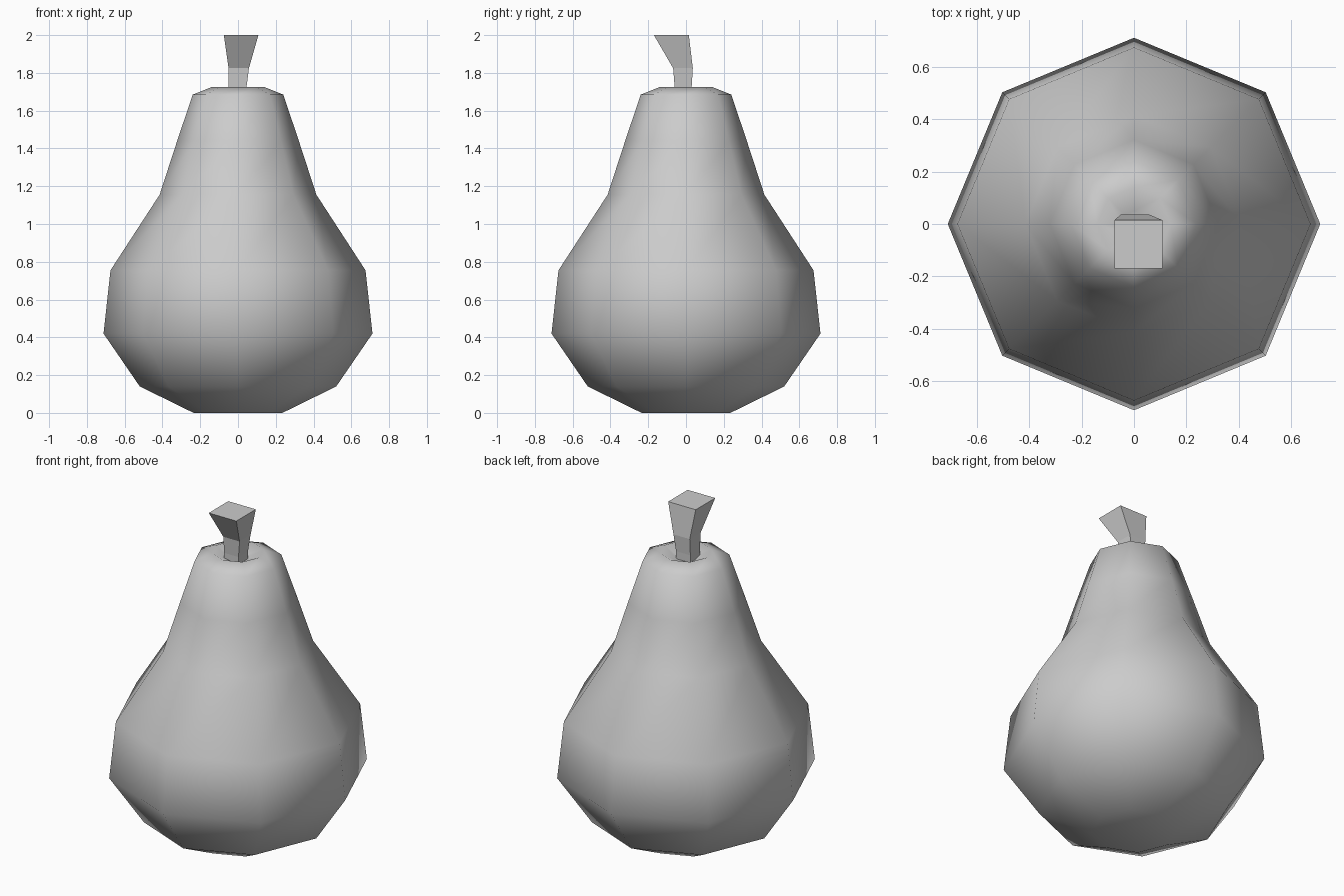
import bpy, bmesh, math

cube = bpy.data.objects.get("Cube")
if cube:
    bpy.data.objects.remove(cube, do_unlink=True)

# Plain grey shared by both parts
grey = bpy.data.materials.new("plain grey")
grey.use_nodes = True
COLOUR = (0.6, 0.6, 0.6, 1)
grey.diffuse_color = COLOUR
grey.node_tree.nodes["Principled BSDF"].inputs["Base Color"].default_value = COLOUR


def loft(name, rings, smooth):
    """Skin a stack of equal-sized rings and cap both ends."""
    bm = bmesh.new()
    loops = [[bm.verts.new(p) for p in ring] for ring in rings]
    n = len(rings[0])
    for low, high in zip(loops, loops[1:]):
        for i in range(n):
            j = (i + 1) % n
            bm.faces.new((low[i], low[j], high[j], high[i]))
    bm.faces.new(loops[0][::-1])
    bm.faces.new(loops[-1])
    bmesh.ops.recalc_face_normals(bm, faces=bm.faces)
    for f in bm.faces:
        f.smooth = smooth
    mesh = bpy.data.meshes.new(name)
    bm.to_mesh(mesh)
    bm.free()
    mesh.materials.append(grey)
    obj = bpy.data.objects.new(name, mesh)
    bpy.context.collection.objects.link(obj)
    return obj


def octagon(r, z):
    return [(r * math.cos(i * math.pi / 4), r * math.sin(i * math.pi / 4), z)
            for i in range(8)]


def rectangle(x0, x1, y0, y1, z):
    return [(x0, y0, z), (x1, y0, z), (x1, y1, z), (x0, y1, z)]


# Pear body: eight-sided turned profile with a small dip at the top
profile = [(0.235, 0), (0.52, 0.14), (0.712, 0.42), (0.675, 0.755),
           (0.415, 1.155), (0.322, 1.44), (0.24, 1.685), (0.14, 1.725),
           (0.05, 1.68)]
loft("pear_body", [octagon(r, z) for r, z in profile], True)

# Stem: square, flaring and leaning forward
loft("stem", [rectangle(-0.05, 0.045, -0.06, 0.03, 1.66),
              rectangle(-0.05, 0.045, -0.06, 0.03, 1.725),
              rectangle(-0.05, 0.058, -0.068, 0.036, 1.825),
              rectangle(-0.075, 0.108, -0.17, 0.015, 2.0)], False)
